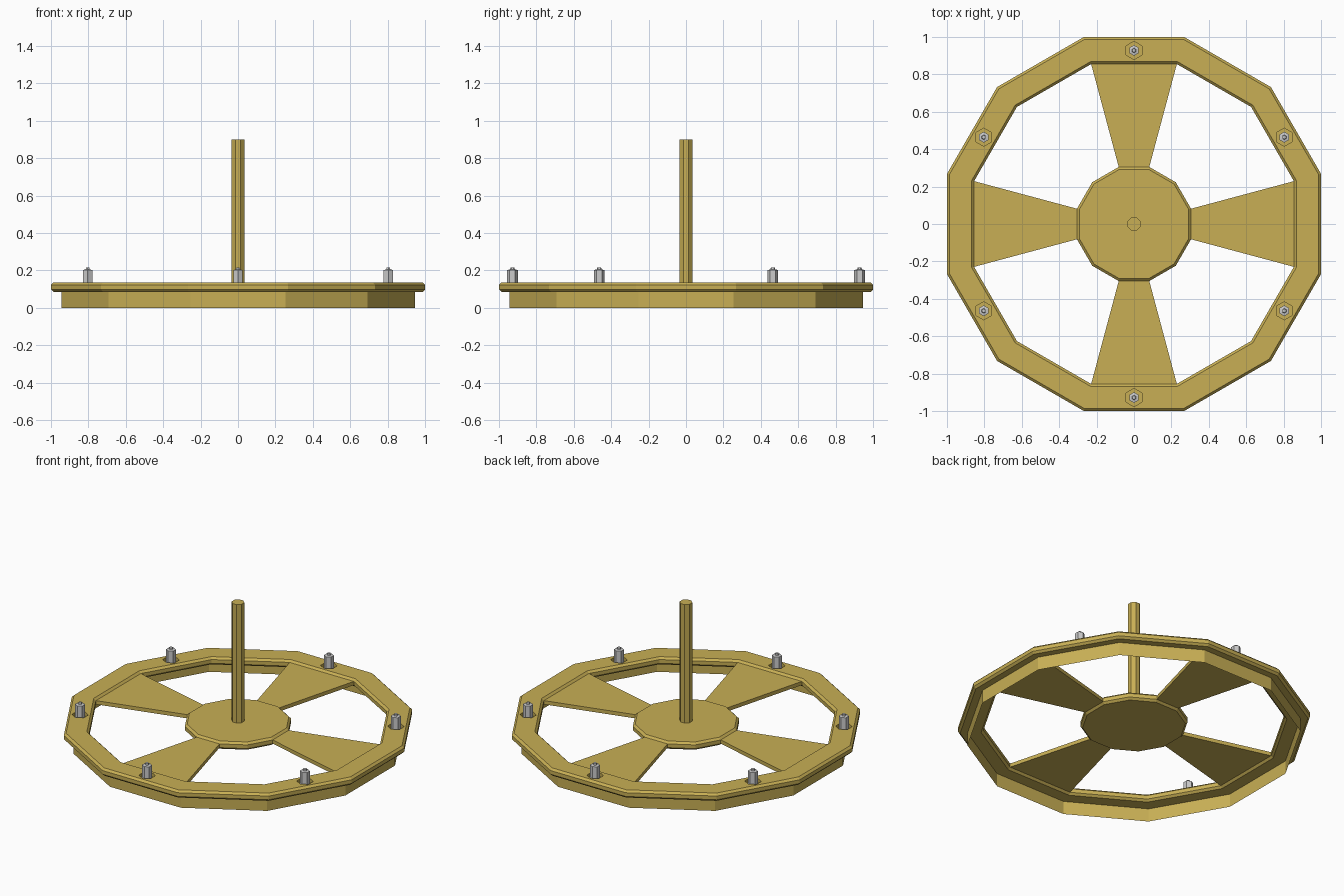
import bpy, bmesh
from math import pi, cos, sin, radians

if "Cube" in bpy.data.objects:
    bpy.data.objects.remove(bpy.data.objects["Cube"])

gold = bpy.data.materials.new("gold")
gold.diffuse_color = (0.58, 0.43, 0.09, 1)
gold.use_nodes = True
gold.node_tree.nodes["Principled BSDF"].inputs["Base Color"].default_value = gold.diffuse_color


def turned(name, profile, sides, closed=False, caps=False, mat=gold,
           loc=(0, 0, 0), start=None):
    """Sweep (apothem, z) points round a regular polygon."""
    bm = bmesh.new()
    start = pi / sides if start is None else start
    rings = []
    for a, z in profile:
        r = a / cos(pi / sides)
        rings.append([bm.verts.new((r * cos(start + 2 * pi * i / sides),
                                    r * sin(start + 2 * pi * i / sides), z))
                      for i in range(sides)])
    pairs = list(zip(rings, rings[1:]))
    if closed:
        pairs.append((rings[-1], rings[0]))
    for lo, hi in pairs:
        for i in range(sides):
            j = (i + 1) % sides
            bm.faces.new((lo[i], lo[j], hi[j], hi[i]))
    if caps:
        bm.faces.new(rings[0][::-1])
        bm.faces.new(rings[-1])
    if closed or caps:
        bmesh.ops.recalc_face_normals(bm, faces=bm.faces)
    me = bpy.data.meshes.new(name)
    bm.to_mesh(me)
    bm.free()
    ob = bpy.data.objects.new(name, me)
    ob.location = loc
    bpy.context.collection.objects.link(ob)
    if mat:
        me.materials.append(mat)
    return ob


LOW, TOP, C = 0.085, 0.135, 0.013   # plate heights and chamfer

# Flat rim with chamfered edges
rim = turned("rim", [(0.855 + C, LOW), (1 - C, LOW), (1, LOW + C), (1, TOP - C),
                     (1 - C, TOP), (0.855 + C, TOP), (0.855, TOP - C),
                     (0.855, LOW + C)], 12, closed=True)

# Thin skirt under the rim
turned("skirt", [(0.945, 0), (0.945, LOW)], 12)

# Hub plate and centre pole
turned("hub", [(0.305 - C, LOW), (0.305, LOW + C), (0.305, TOP - C),
               (0.305 - C, TOP)], 12, caps=True)
turned("pole", [(0.035, TOP), (0.035, 0.9)], 8, caps=True)

# Four flared spokes between hub and rim
t = sin(pi / 12) / cos(pi / 12)
for k in range(4):
    bm = bmesh.new()
    f = bm.faces.new([bm.verts.new((x, y, LOW + C)) for x, y in
                      ((0.305, -0.305 * t), (0.855, -0.855 * t),
                       (0.855, 0.855 * t), (0.305, 0.305 * t))])
    top = bmesh.ops.extrude_face_region(bm, geom=[f])["geom"]
    bmesh.ops.translate(bm, vec=(0, 0, TOP - LOW - 2 * C),
                        verts=[v for v in top if isinstance(v, bmesh.types.BMVert)])
    bmesh.ops.recalc_face_normals(bm, faces=bm.faces)
    me = bpy.data.meshes.new(f"spoke_{k + 1}")
    bm.to_mesh(me)
    bm.free()
    me.materials.append(gold)
    ob = bpy.data.objects.new(f"spoke_{k + 1}", me)
    ob.rotation_euler.z = k * pi / 2
    bpy.context.collection.objects.link(ob)

# Six hex bolts, each standing in a hex recess cut into the rim
for k in range(6):
    ang = radians(90 + 60 * k)
    at = (0.928 * cos(ang), 0.928 * sin(ang), 0)
    cutter = turned(f"recess_cutter_{k + 1}", [(0.042, 0.11), (0.042, 0.2)], 6,
                    caps=True, loc=at, start=pi / 6)
    cutter.hide_render = True
    bpy.context.view_layer.update()
    cut = rim.modifiers.new("recess", "BOOLEAN")
    cut.operation = "DIFFERENCE"
    cut.object = cutter
    cut.solver = "EXACT"
    bpy.context.view_layer.objects.active = rim
    bpy.ops.object.modifier_apply(modifier=cut.name)
    bpy.data.objects.remove(cutter)
    turned(f"bolt_{k + 1}", [(0.025, 0.11), (0.025, 0.202), (0.011, 0.205),
                             (0.009, 0.216)], 6, caps=True, mat=None,
           loc=at, start=pi / 6)
